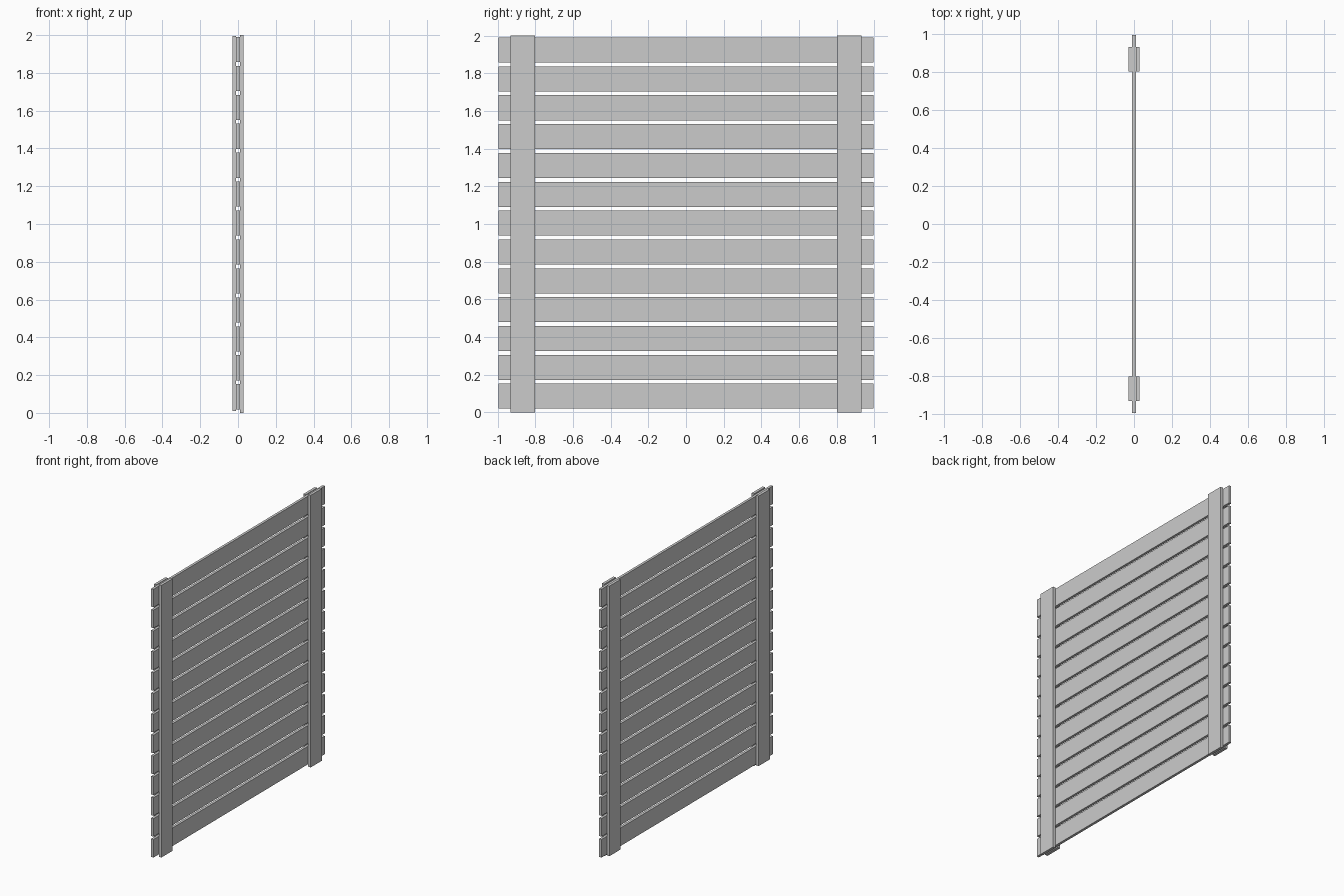
import bpy

if "Cube" in bpy.data.objects:
    bpy.data.objects.remove(bpy.data.objects["Cube"])


def box(name, lo, hi):
    """Axis-aligned box between two corners."""
    bpy.ops.mesh.primitive_cube_add(size=1, location=[(a + b) / 2 for a, b in zip(lo, hi)])
    ob = bpy.context.object
    ob.name = name
    ob.scale = [b - a for a, b in zip(lo, hi)]
    bpy.ops.object.transform_apply(location=False, rotation=False, scale=True)
    return ob


T = 0.0095      # half thickness of a slat
OUT = 0.0295    # outer face of the battens

# Thirteen horizontal slats with narrow gaps
for i in range(13):
    z = 0.019 + i * 0.1532
    box(f"slat_{i + 1}", (-T, -0.995, z), (T, 0.995, z + 0.133))

# Upright battens sandwiching the slats near both ends
for end, y in (("near", -0.867), ("far", 0.867)):
    box(f"right_batten_{end}", (T, y - 0.065, 0), (OUT, y + 0.065, 2.0))
    box(f"left_batten_{end}", (-OUT, y - 0.065, 0.01), (-T, y + 0.065, 1.995))
